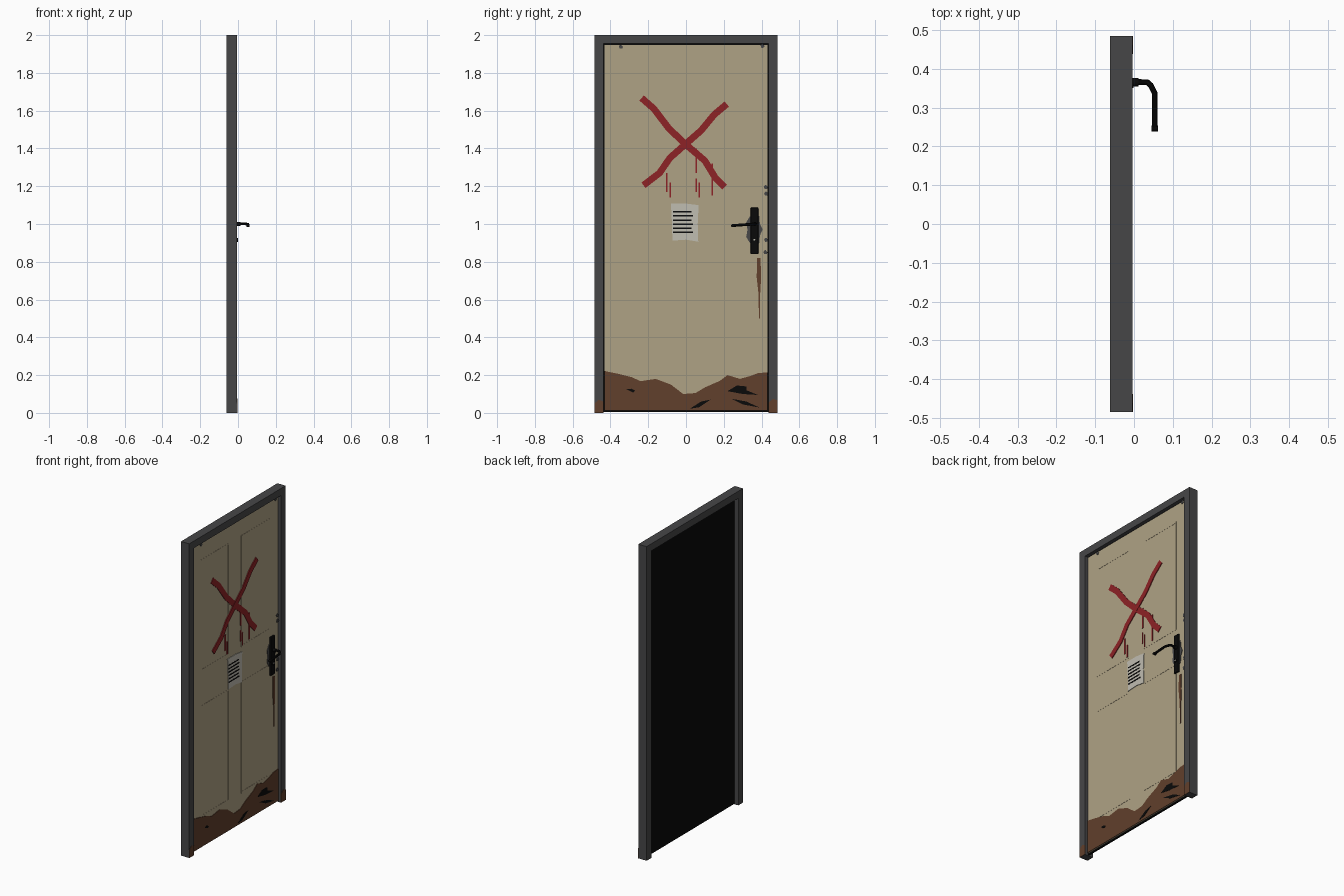
import bpy, bmesh, math
from mathutils import Vector

if "Cube" in bpy.data.objects:
    bpy.data.objects.remove(bpy.data.objects["Cube"])


def material(name, rgb):
    m = bpy.data.materials.new(name)
    m.diffuse_color = (*rgb, 1)
    m.use_nodes = True
    m.node_tree.nodes["Principled BSDF"].inputs["Base Color"].default_value = m.diffuse_color
    return m


GREY = material("frame grey", (0.062, 0.062, 0.064))
CREAM = material("cream paint", (0.43, 0.365, 0.235))
BLACK = material("black", (0.003, 0.003, 0.003))
RED = material("red paint", (0.27, 0.016, 0.019))
BROWN = material("mud brown", (0.12, 0.050, 0.025))
PAPER = material("paper", (0.53, 0.51, 0.44))

FRAME_BACK, FRAME_FRONT = -0.062, -0.004
W, INNER, TOP = 0.485, 0.438, 1.955
FACE = -0.02  # front surface of the door leaf


def finish(name, bm, mat):
    bmesh.ops.recalc_face_normals(bm, faces=bm.faces)
    me = bpy.data.meshes.new(name)
    bm.to_mesh(me)
    bm.free()
    me.materials.append(mat)
    ob = bpy.data.objects.new(name, me)
    bpy.context.collection.objects.link(ob)
    return ob


def box(name, lo, hi, mat, bevel=0):
    bm = bmesh.new()
    bmesh.ops.create_cube(bm, size=1)
    for v in bm.verts:
        v.co = [lo[i] if v.co[i] < 0 else hi[i] for i in range(3)]
    ob = finish(name, bm, mat)
    if bevel:
        mod = ob.modifiers.new("bevel", 'BEVEL')
        mod.width, mod.segments = bevel, 2
    return ob


def plates(name, outlines, mat, layer=1, base=FACE):
    """Thin plates on the front, each from a list of (y, z) points."""
    bm = bmesh.new()
    for pts in outlines:
        face = bm.faces.new([bm.verts.new((base, y, z)) for y, z in pts])
        ext = bmesh.ops.extrude_face_region(bm, geom=[face])["geom"]
        for v in ext:
            if isinstance(v, bmesh.types.BMVert):
                v.co.x += 0.0035 + 0.0012 * (layer - 1)
    bmesh.ops.triangulate(bm, faces=[f for f in bm.faces if len(f.verts) > 4])
    return finish(name, bm, mat)


def rect(y0, y1, z0, z1):
    return [(y0, z0), (y1, z0), (y1, z1), (y0, z1)]


def stroke(path, width):
    """Outline of a brush stroke along a path."""
    pts = [Vector(p) for p in path]
    left, right = [], []
    for i, p in enumerate(pts):
        d = (pts[min(i + 1, len(pts) - 1)] - pts[max(i - 1, 0)]).normalized()
        n = Vector((-d.y, d.x)) * width / 2
        left.append(p + n)
        right.append(p - n)
    return left + right[::-1]


def blob(y, z, ry, rz, n=9):
    return [(y + ry * (1 - 0.25 * (i % 2)) * math.cos(math.tau * i / n),
             z + rz * (1 - 0.2 * (i % 3 == 1)) * math.sin(math.tau * i / n)) for i in range(n)]


# Frame: one U-shaped profile through the full depth
bm = bmesh.new()
outline = [(-W, 0), (-INNER, 0), (-INNER, TOP), (INNER, TOP),
           (INNER, 0), (W, 0), (W, 2), (-W, 2)]
v = [bm.verts.new((FRAME_BACK, y, z)) for y, z in outline]
faces = [bm.faces.new([v[i] for i in q]) for q in ((0, 1, 2, 7), (2, 3, 6, 7), (3, 4, 5, 6))]
for g in bmesh.ops.extrude_face_region(bm, geom=faces)["geom"]:
    if isinstance(g, bmesh.types.BMVert):
        g.co.x = FRAME_FRONT
finish("door_frame", bm, GREY)

# Door leaf with a black backing that shows through the gap
box("door_backing", (-0.036, -INNER, 0.004), (-0.027, INNER, TOP), BLACK)
box("door_leaf", (-0.03, -0.432, 0.012), (FACE, 0.432, 1.948), CREAM)

# Shallow panel mouldings
for side in (-1, 1):
    for z0, z1 in ((0.2, 0.91), (1.13, 1.84)):
        a, b, t = sorted((side * 0.06, side * 0.35)) + [0.01]
        ob = plates("panel_moulding", [rect(a, a + t, z0, z1), rect(b - t, b, z0, z1),
                    rect(a + t, b - t, z0, z0 + t), rect(a + t, b - t, z1 - t, z1)], CREAM)
        ob.location.x = -0.0025

# Painted cross and its drips
plates("paint_stroke_a", [stroke([(-0.235, 1.667), (-0.17, 1.61), (-0.09, 1.505), (0, 1.42),
                                  (0.10, 1.335), (0.155, 1.245), (0.205, 1.195)], 0.036)], RED)
plates("paint_stroke_b", [stroke([(0.216, 1.635), (0.15, 1.58), (0.08, 1.495), (0, 1.425),
                                  (-0.085, 1.35), (-0.14, 1.27), (-0.225, 1.205)], 0.036)], RED, 2)
plates("paint_drips", [rect(y - 0.004, y + 0.004, z0, z1) for y, z0, z1 in (
    (-0.102, 1.17, 1.27), (-0.083, 1.14, 1.22), (0.055, 1.27, 1.4), (0.053, 1.17, 1.24),
    (0.071, 1.14, 1.22), (0.14, 1.15, 1.32))], RED)

# Notice with ruled marks
plates("notice", [[(-0.072, 0.912), (0, 0.917), (0.065, 0.906), (0.062, 1.0), (0.067, 1.1),
                   (0, 1.108), (-0.08, 1.108), (-0.074, 1.0)]], PAPER)
plates("notice_marks", [rect(-0.07, 0.03 + 0.008 * (i % 2), 1.06 - i * 0.0215, 1.068 - i * 0.0215)
                        for i in range(6)], BLACK, 2)

# Mud along the bottom, with scratches
plates("mud", [[(-0.432, 0.012), (0.432, 0.012), (0.432, 0.215), (0.38, 0.21), (0.34, 0.195),
                (0.285, 0.18), (0.22, 0.2), (0.18, 0.17), (0.1, 0.135), (0.05, 0.105),
                (-0.015, 0.1), (-0.08, 0.15), (-0.16, 0.18), (-0.24, 0.168), (-0.29, 0.19),
                (-0.35, 0.205), (-0.432, 0.222)]], BROWN)
plates("mud_scratches", [
    [(0.02, 0.022), (0.07, 0.03), (0.13, 0.07), (0.08, 0.06)],
    [(0.24, 0.075), (0.3, 0.045), (0.39, 0.028), (0.32, 0.06)],
    [(0.22, 0.115), (0.3, 0.1), (0.38, 0.095), (0.32, 0.12), (0.32, 0.14), (0.27, 0.145)],
    [(-0.315, 0.125), (-0.28, 0.108), (-0.27, 0.118), (-0.29, 0.128)]], BLACK, 2)
for s, h in ((-1, 0.06), (1, 0.065)):
    a, b = sorted((s * INNER, s * W))
    ob = plates("frame_mud", [[(a, 0), (b, 0), (b, h), ((a + b) / 2, h + 0.01), (a, h - 0.01)]],
                BROWN, base=FRAME_FRONT)
    ob.location.x = -0.0025

# Rust run below the handle, chipped paint
plates("rust_run", [[(0.377, 0.82), (0.374, 0.72), (0.384, 0.63), (0.386, 0.5), (0.391, 0.5),
                     (0.392, 0.62), (0.398, 0.72), (0.394, 0.82)]], BROWN)
plates("chipped_paint", [blob(0.36, 0.97, 0.046, 0.09, 14)] + [blob(y, z, 0.011, 0.012) for y, z in (
    (0.422, 1.195), (0.424, 1.16), (0.424, 0.915), (0.42, 0.85), (-0.345, 1.938), (0.405, 1.942))], GREY)

# Handle plate and lock
box("handle_plate", (FACE, 0.342, 0.84), (-0.006, 0.383, 1.087), BLACK, 0.005)


def rod(name, y, z, x0, x1, r, mat, n=16):
    bpy.ops.mesh.primitive_cylinder_add(vertices=n, radius=r, depth=x1 - x0,
                                        location=((x0 + x1) / 2, y, z), rotation=(0, math.pi / 2, 0))
    ob = bpy.context.object
    ob.name = name
    ob.data.materials.append(mat)
    bpy.ops.object.shade_smooth_by_angle()


rod("lock_cylinder", 0.362, 0.915, -0.01, -0.001, 0.011, BLACK)
rod("lock_face", 0.362, 0.917, -0.002, -0.0005, 0.005, PAPER)
rod("handle_collar", 0.365, 1.0, -0.008, 0.012, 0.011, BLACK)

# Bent lever
cu = bpy.data.curves.new("handle_lever", 'CURVE')
cu.dimensions = '3D'
cu.bevel_depth, cu.bevel_resolution, cu.use_fill_caps = 0.0075, 3, True
path = [(-0.01, 0.366, 1.002), (0.034, 0.366, 1.002), (0.043, 0.358, 1.0), (0.053, 0.338, 0.998),
        (0.0535, 0.29, 0.995), (0.0535, 0.244, 0.991)]
sp = cu.splines.new('POLY')
sp.points.add(len(path) - 1)
for p, co in zip(sp.points, path):
    p.co = (*co, 1)
cu.materials.append(BLACK)
lever = bpy.data.objects.new("handle_lever", cu)
bpy.context.collection.objects.link(lever)
bpy.ops.object.select_all(action='DESELECT')
lever.select_set(True)
bpy.context.view_layer.objects.active = lever
bpy.ops.object.convert(target='MESH')
bpy.ops.object.shade_smooth_by_angle()
rod("lever_tip", 0.246, 0.991, 0.045, 0.062, 0.008, BLACK)
